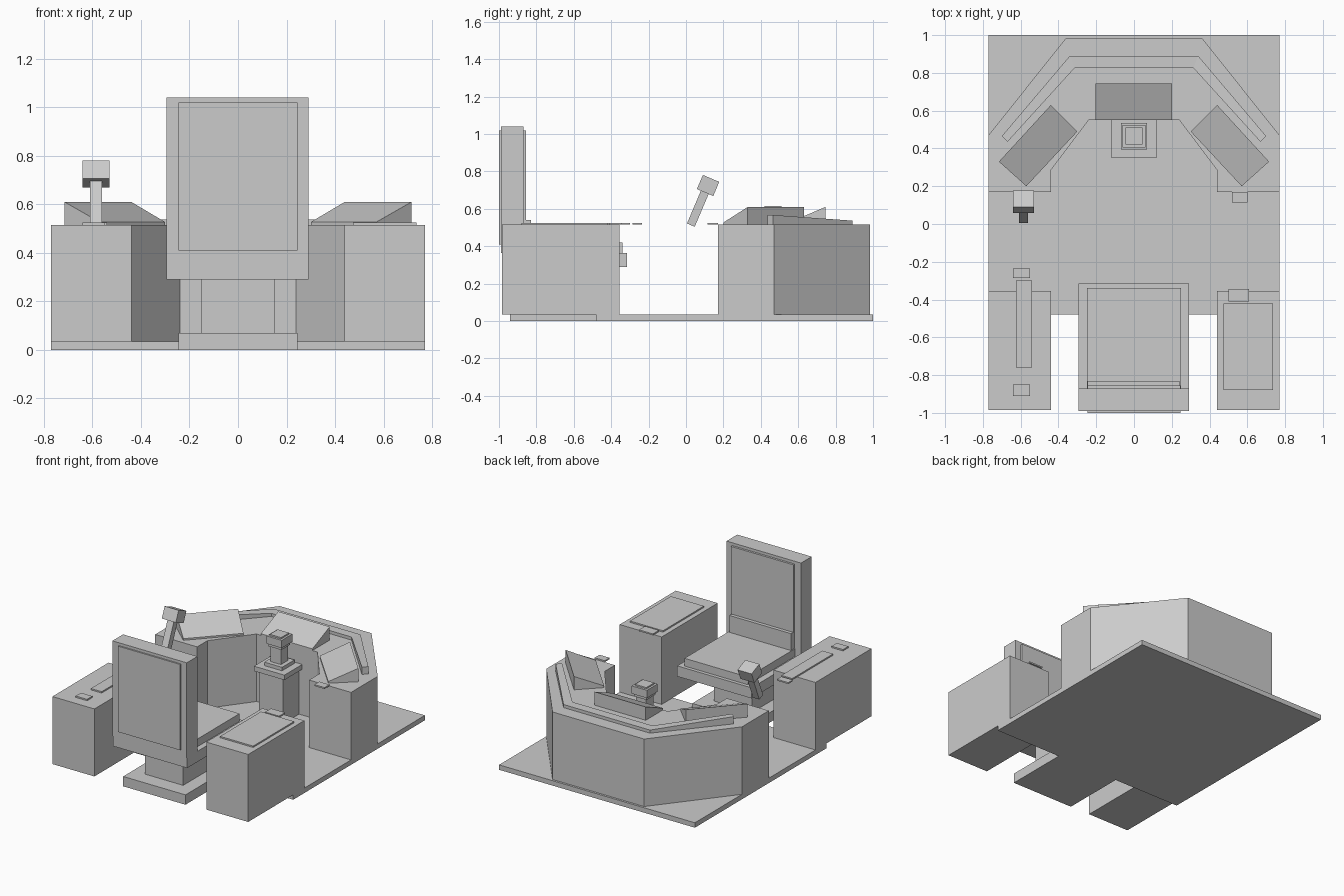
import bpy, math
from mathutils import Vector

if "Cube" in bpy.data.objects:
    bpy.data.objects.remove(bpy.data.objects["Cube"])


def make(name, verts, faces):
    me = bpy.data.meshes.new(name)
    me.from_pydata(verts, [], faces)
    me.update()
    ob = bpy.data.objects.new(name, me)
    bpy.context.collection.objects.link(ob)
    return ob


def prism(name, pts, z0, z1):
    """Extrude a counter-clockwise outline; z1 may be a list of heights."""
    n = len(pts)
    tops = z1 if isinstance(z1, list) else [z1] * n
    verts = [(x, y, z0) for x, y in pts] + [(x, y, z) for (x, y), z in zip(pts, tops)]
    faces = [tuple(reversed(range(n))), tuple(range(n, 2 * n))]
    faces += [(i, (i + 1) % n, n + (i + 1) % n, n + i) for i in range(n)]
    return make(name, verts, faces)


def box(name, x0, x1, y0, y1, z0, z1):
    return prism(name, [(x0, y0), (x1, y0), (x1, y1), (x0, y1)], z0, z1)


def tilted_box(name, centre, size, angle):
    x, y, z = (s / 2 for s in size)
    ob = box(name, -x, x, -y, y, -z, z)
    ob.location = Vector(centre)
    ob.rotation_euler.x = angle
    return ob


TOP = 0.515

# Floor and side consoles
box("floor_plate", -0.77, 0.77, -0.48, 1.0, 0, 0.035)
box("left_console", -0.77, -0.44, -0.985, -0.355, 0.035, TOP)
box("right_console", 0.44, 0.77, -0.985, -0.355, 0.035, TOP)

# Wraparound front console
half = [(0.24, 0.55), (0.44, 0.285), (0.44, 0.17), (0.77, 0.17), (0.77, 0.47), (0.36, 0.985)]
outline = half + [(-x, y) for x, y in reversed(half)]
prism("front_console", outline, 0.035, TOP)

# Raised rail along the console, lower in the middle
outer = [(0.70, 0.465), (0.34, 0.89), (-0.34, 0.89), (-0.70, 0.465)]
inner = [(-0.67, 0.435), (-0.315, 0.825), (0.315, 0.825), (0.67, 0.435)]
hs = [0.567, 0.537, 0.537, 0.567]
rail_pts, rail_h = outer + inner, hs + hs
n = 4
verts, faces = [], []
for i in range(4):
    (ox, oy), (ix, iy) = outer[i], inner[3 - i]
    verts += [(ox, oy, TOP), (ox, oy, hs[i]), (ix, iy, hs[i]), (ix, iy, TOP)]
for i in range(3):
    for k in range(4):
        a, b = i * 4 + k, i * 4 + (k + 1) % 4
        faces.append((a, a + 4, b + 4, b))
faces += [(0, 1, 2, 3), (15, 14, 13, 12)]
make("console_rail", verts, faces)

# Sloped display wedges: low edge first, high edge last
heights = [0.527, 0.527, 0.61, 0.61]
prism("centre_display", [(-0.205, 0.55), (0.2, 0.55), (0.2, 0.745), (-0.205, 0.745)], TOP, heights)
side = [(0.30, 0.49), (0.57, 0.20), (0.715, 0.33), (0.44, 0.63)]
prism("right_display", side, TOP, heights)
prism("left_display", [(-x, y) for x, y in (side[1], side[0], side[3], side[2])], TOP, heights)

# Centre pedestal with hand controller
box("pedestal", -0.095, 0.095, 0.37, 0.55, 0.035, 0.36)
box("pedestal_cap", -0.12, 0.12, 0.35, 0.55, 0.36, 0.395)
box("controller_base", -0.07, 0.07, 0.395, 0.535, 0.395, 0.42)
box("controller_stem", -0.04, 0.04, 0.425, 0.505, 0.42, 0.53)
box("controller_collar", -0.05, 0.05, 0.415, 0.515, 0.53, 0.55)
box("controller_head", -0.06, 0.06, 0.405, 0.525, 0.55, 0.605)
box("controller_button", -0.045, 0.045, 0.42, 0.51, 0.605, 0.615)

# Leaning lever on the left
lean = math.radians(-23)
tilted_box("lever_stem", (-0.585, 0.065, 0.605), (0.05, 0.045, 0.20), lean)
tilted_box("lever_head", (-0.585, 0.118, 0.725), (0.11, 0.095, 0.082), lean)

# Thin control plates on the consoles
plates = {
    "right_keyboard": (0.475, 0.735, -0.88, -0.42),
    "right_key_strip": (0.50, 0.61, -0.41, -0.343),
    "left_slider_strip": (-0.625, -0.54, -0.76, -0.30),
    "left_front_switch": (-0.64, -0.55, -0.285, -0.235),
    "left_rear_switch": (-0.64, -0.55, -0.91, -0.85),
    "front_right_switch": (0.52, 0.60, 0.115, 0.17),
}
for name, r in plates.items():
    box(name, *r, TOP, 0.525)

# Seat
box("seat_base", -0.245, 0.245, -0.94, -0.42, 0, 0.07)
box("seat_column", -0.15, 0.15, -0.83, -0.53, 0.07, 0.29)
box("seat_frame", -0.295, 0.29, -0.985, -0.315, 0.29, 0.365)
box("seat_cushion", -0.25, 0.25, -0.87, -0.34, 0.365, 0.42)
box("seat_back", -0.295, 0.29, -0.99, -0.87, 0.365, 1.04)
box("back_rear_panel", -0.245, 0.245, -1.0, -0.99, 0.41, 1.02)
box("back_front_pad", -0.245, 0.245, -0.87, -0.855, 0.54, 1.02)
box("lumbar_pad", -0.245, 0.24, -0.87, -0.83, 0.42, 0.54)
